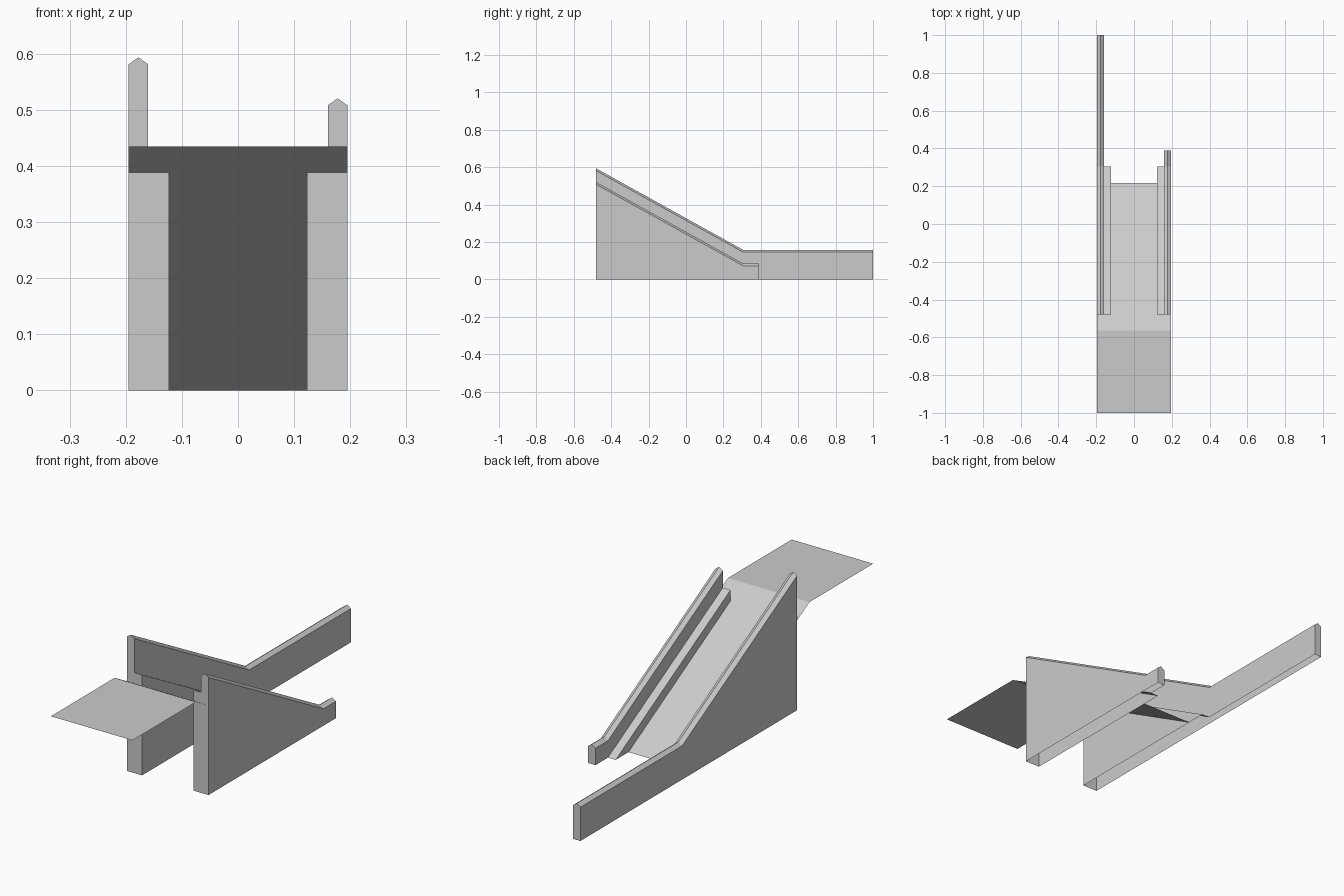
import bpy, bmesh

if "Cube" in bpy.data.objects:
    bpy.data.objects.remove(bpy.data.objects["Cube"])

FRONT, KNEE = -0.48, 0.305      # slope start and end along y
DECK_Z = 0.435
IN, MID, OUT = 0.123, 0.160, 0.195


def finish(name, bm):
    mesh = bpy.data.meshes.new(name)
    bm.to_mesh(mesh)
    bm.free()
    obj = bpy.data.objects.new(name, mesh)
    bpy.context.collection.objects.link(obj)


def side_wall(name, side, eave_front, eave_low, end_y):
    """Hollow, open-bottomed wall with ridged coping and an inner sloping ledge."""
    bm = bmesh.new()

    def coping(y, eave):
        pts = [(OUT, 0), (OUT, eave), ((OUT + MID) / 2, eave + 0.0125), (MID, eave)]
        return [bm.verts.new((side * x, y, z)) for x, z in pts]

    def vert(x, y, z):
        return bm.verts.new((side * x, y, z))

    a, b, c = coping(FRONT, eave_front), coping(KNEE, eave_low), coping(end_y, eave_low)
    a += [vert(MID, FRONT, DECK_Z), vert(IN, FRONT, DECK_Z), vert(IN, FRONT, 0)]
    b += [vert(MID, KNEE, 0), vert(IN, KNEE, 0)]
    c += [vert(MID, end_y, 0)]
    # sloped run with ledge, then level run
    for i in range(5):
        bm.faces.new((a[i], a[i + 1], b[i + 1], b[i]))
    bm.faces.new((a[5], a[6], b[5]))
    for i in range(4):
        bm.faces.new((b[i], b[i + 1], c[i + 1], c[i]))
    # end caps
    bm.faces.new(a)
    bm.faces.new(c)
    bmesh.ops.recalc_face_normals(bm, faces=bm.faces)
    finish(name, bm)


side_wall("long_side_wall", -1, 0.581, 0.146, 1.0)
side_wall("short_side_wall", 1, 0.508, 0.073, 0.39)

# Thin deck sheet: level platform, full-width lip, then the narrow ramp
bm = bmesh.new()
lip_z = 0.388
wide = [(-1.0, DECK_Z), (-0.565, DECK_Z), (FRONT, lip_z)]
rows = [[bm.verts.new((x, y, z)) for x in (-OUT, OUT)] for y, z in wide]
top = [bm.verts.new((x, FRONT, lip_z)) for x in (-IN, IN)]
foot = [bm.verts.new((x, 0.217, 0)) for x in (-IN, IN)]
bm.faces.new((rows[0][0], rows[0][1], rows[1][1], rows[1][0]))
bm.faces.new((rows[1][0], rows[1][1], rows[2][1], top[1], top[0], rows[2][0]))
bm.faces.new((top[0], top[1], foot[1], foot[0]))
finish("ramp_deck", bm)
